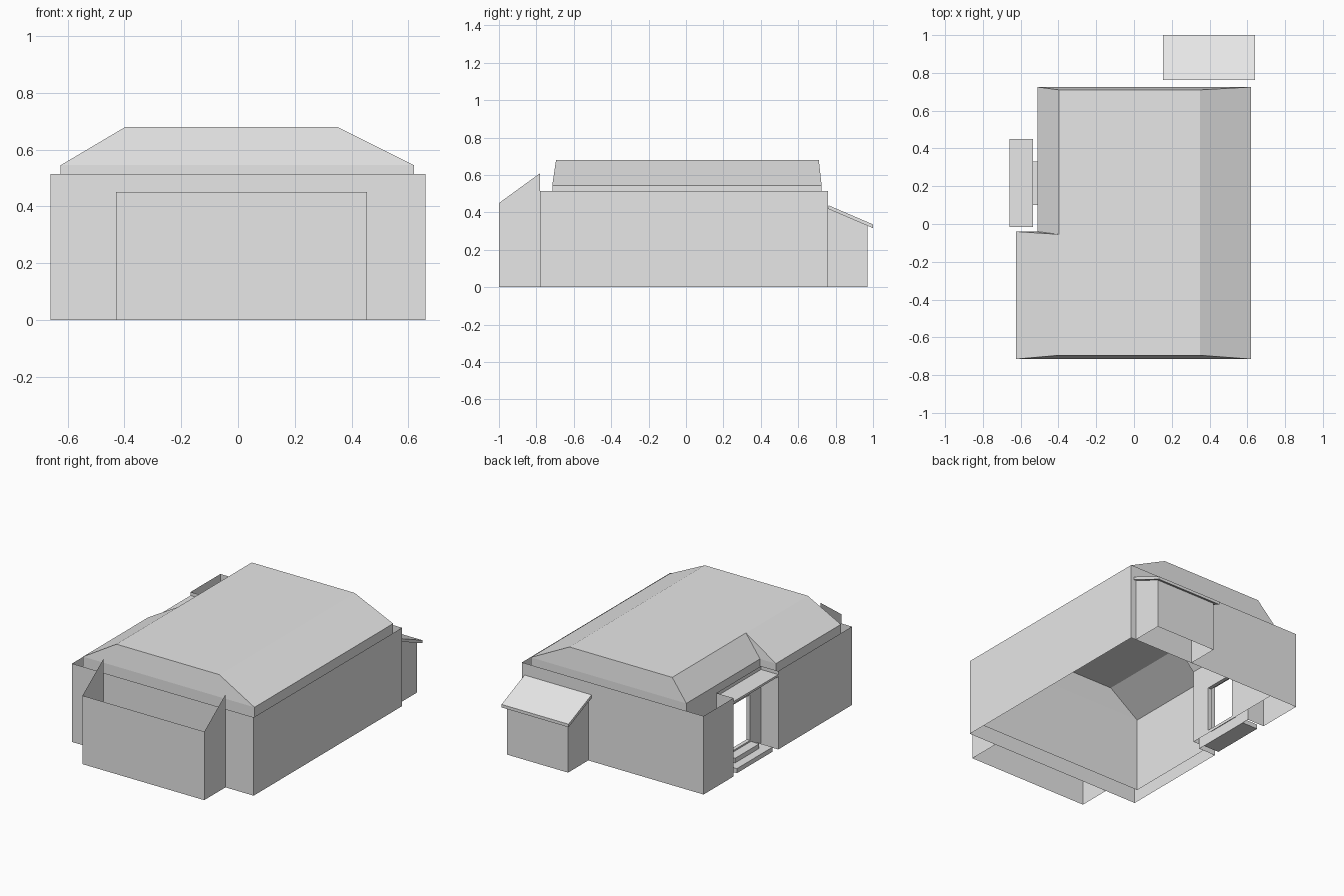
import bpy
import bmesh

if "Cube" in bpy.data.objects:
    bpy.data.objects.remove(bpy.data.objects["Cube"])

plaster = bpy.data.materials.new("light_grey")
plaster.diffuse_color = (0.8, 0.8, 0.8, 1)
plaster.use_nodes = True
plaster.node_tree.nodes["Principled BSDF"].inputs["Base Color"].default_value = plaster.diffuse_color


def make(name, faces):
    """Object from a list of faces, each a list of points."""
    bm = bmesh.new()
    for pts in faces:
        bm.faces.new([bm.verts.new(p) for p in pts])
    bmesh.ops.remove_doubles(bm, verts=bm.verts, dist=0.0005)
    me = bpy.data.meshes.new(name)
    bm.to_mesh(me)
    bm.free()
    me.materials.append(plaster)
    ob = bpy.data.objects.new(name, me)
    bpy.context.collection.objects.link(ob)
    return ob


def wall(a, b, z0, z1):
    """Upright sheet from a to b, facing right of the direction of travel."""
    return [(*a, z0), (*b, z0), (*b, z1), (*a, z1)]


def wall_with_opening(a, b, z0, z1, y0, y1, h0, h1):
    """Sheet facing -x with a rectangular opening; a is the +y end."""
    x = a[0]
    p, q = (x, y1), (x, y0)
    return [wall(a, p, z0, z1), wall(q, b, z0, z1),
            wall(p, q, z0, h0), wall(p, q, h1, z1)]


def box(name, x0, x1, y0, y1, z0, z1):
    ring = [(x0, y0), (x1, y0), (x1, y1), (x0, y1)]
    faces = [wall(ring[i], ring[(i + 1) % 4], z0, z1) for i in range(4)]
    faces.append([(*p, z1) for p in ring])
    faces.append([(*p, z0) for p in reversed(ring)])
    return make(name, faces)


# Door opening shared by the outer and inner walls
DOOR = (0.10, 0.33, 0.07, 0.37)
RECESS_X, INNER_X = -0.535, -0.51

# Outer wall shell, with the entrance recess on the left
ring = [(-0.66, -0.78), (0.66, -0.78), (0.66, 0.76), (-0.66, 0.76),
        (-0.66, 0.45), (RECESS_X, 0.45), (RECESS_X, -0.015), (-0.66, -0.015)]
faces = []
for i, a in enumerate(ring):
    b = ring[(i + 1) % len(ring)]
    if i == 5:
        faces += wall_with_opening(a, b, 0, 0.515, *DOOR)
    else:
        faces.append(wall(a, b, 0, 0.515))
make("outer_walls", faces)

# Inner wall shell
ring = [(-0.625, -0.715), (0.62, -0.715), (0.62, 0.725),
        (INNER_X, 0.725), (INNER_X, -0.04), (-0.625, -0.04)]
EAVE, TOP = 0.545, 0.68
faces = []
for i, a in enumerate(ring):
    b = ring[(i + 1) % len(ring)]
    if i == 3:
        faces += wall_with_opening(a, b, 0.05, EAVE, *DOOR)
    else:
        faces.append(wall(a, b, 0.05, EAVE))
make("inner_walls", faces)

# Flat-topped roof with sloped sides
e = [(*p, EAVE) for p in ring]
fl, fr, br, bl = [(x, y, TOP) for x, y in
                  ((-0.397, -0.695), (0.35, -0.695), (0.35, 0.71), (-0.397, 0.71))]
nick = (-0.397, -0.055, TOP)
make("roof", [[fl, fr, br, bl, nick], [e[0], e[1], fr, fl], [e[1], e[2], br, fr],
              [e[2], e[3], bl, br], [e[3], e[4], nick, bl],
              [e[4], e[5], nick], [e[5], e[0], fl, nick]])

# Door jambs joining the two shells
y0, y1, h0, h1 = DOOR
corners = [(y0, h0), (y1, h0), (y1, h1), (y0, h1)]
faces = []
for i, (ya, za) in enumerate(corners):
    yb, zb = corners[(i + 1) % 4]
    faces.append([(RECESS_X, ya, za), (RECESS_X, yb, zb),
                  (INNER_X, yb, zb), (INNER_X, ya, za)])
make("door_jambs", faces)

# Entrance canopy and steps
box("entrance_canopy", -0.66, RECESS_X, -0.015, 0.45, 0.478, 0.492)
box("lower_step", -0.65, RECESS_X, 0.03, 0.40, 0.0, 0.03)
box("upper_step", -0.595, RECESS_X, 0.09, 0.34, 0.03, 0.06)

# Front bay with raked side fins, open at the top
xl, xr, yf, yb = -0.43, 0.455, -1.0, -0.78
make("front_bay", [
    wall((xl, yf), (xr, yf), 0, 0.45),
    [(xr, yf, 0), (xr, yb, 0), (xr, yb, 0.61), (xr, yf, 0.45)],
    [(xl, yb, 0), (xl, yf, 0), (xl, yf, 0.45), (xl, yb, 0.61)]])

# Rear shed walls
xl, xr, yn, yb = 0.178, 0.623, 0.76, 0.97
make("shed_walls", [
    wall((xr, yb), (xl, yb), 0, 0.33),
    [(xr, yn, 0), (xr, yb, 0), (xr, yb, 0.33), (xr, yn, 0.42)],
    [(xl, yb, 0), (xl, yn, 0), (xl, yn, 0.42), (xl, yb, 0.33)]])

# Rear shed sloping roof slab
slab = box("shed_roof", 0.153, 0.64, 0.762, 1.0, 0.418, 0.438)
for v in slab.data.vertices:
    if v.co.y > 0.9:
        v.co.z -= 0.102
